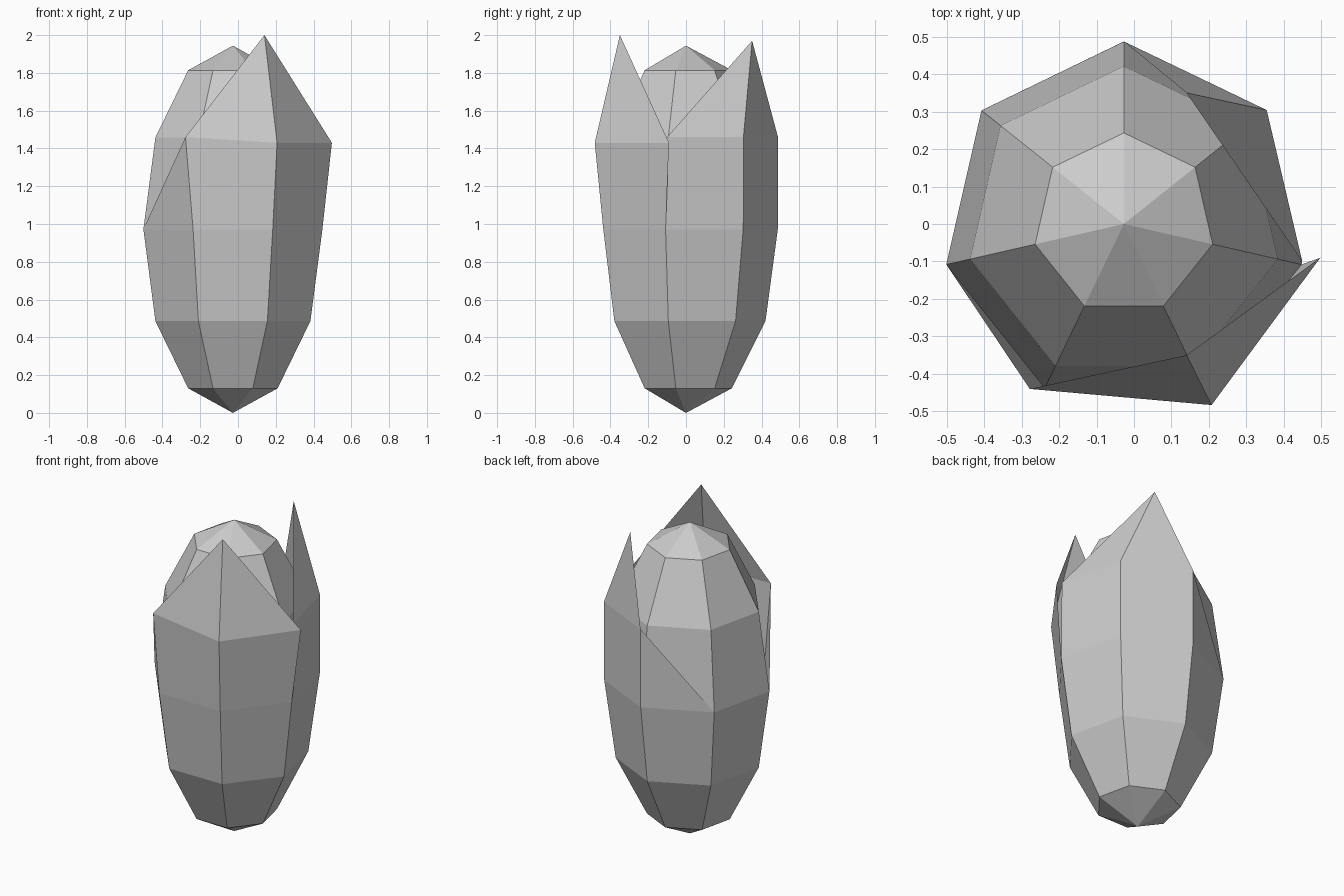
import bpy
import bmesh
import math
from mathutils import Vector

cube = bpy.data.objects.get("Cube")
if cube:
    bpy.data.objects.remove(cube, do_unlink=True)

SIDES, RINGS = 7, 6
RADIUS, HALF_HEIGHT = 0.486, 0.972
CENTRE_X = -0.027

grey = bpy.data.materials.new("plain grey")
grey.use_nodes = True
grey.diffuse_color = (0.6, 0.6, 0.6, 1)
grey.node_tree.nodes["Principled BSDF"].inputs["Base Color"].default_value = grey.diffuse_color


def finish(bm, name):
    mesh = bpy.data.meshes.new(name)
    bm.to_mesh(mesh)
    bm.free()
    mesh.materials.append(grey)
    obj = bpy.data.objects.new(name, mesh)
    bpy.context.collection.objects.link(obj)
    return obj


def equator(i):
    """Corner i of the widest ring, counted counter-clockwise from the back."""
    a = math.pi / 2 + math.tau * i / SIDES
    return Vector((CENTRE_X + RADIUS * math.cos(a), RADIUS * math.sin(a), HALF_HEIGHT))


# Bud body: a tall faceted ball
bm = bmesh.new()
rings = []
for r in range(1, RINGS):
    polar = math.pi * r / RINGS
    ring = []
    for i in range(SIDES):
        p = equator(i)
        ring.append(bm.verts.new((CENTRE_X + (p.x - CENTRE_X) * math.sin(polar),
                                  p.y * math.sin(polar),
                                  HALF_HEIGHT * (1 - math.cos(polar)))))
    rings.append(ring)
bottom = bm.verts.new((CENTRE_X, 0, 0))
top = bm.verts.new((CENTRE_X, 0, 2 * HALF_HEIGHT))
for i in range(SIDES):
    j = (i + 1) % SIDES
    bm.faces.new((bottom, rings[0][j], rings[0][i]))
    bm.faces.new((top, rings[-1][i], rings[-1][j]))
    for low, high in zip(rings, rings[1:]):
        bm.faces.new((low[i], low[j], high[j], high[i]))
finish(bm, "bud_body")


def petal(name, corners, shoulders, tip, side_corner, side_end):
    """Two panels rising from the widest ring to a point, plus a side web."""
    bm = bmesh.new()
    low = [bm.verts.new(equator(c)) for c in corners]
    high = [bm.verts.new(s) for s in shoulders]
    point = bm.verts.new(tip)
    for k in range(2):
        bm.faces.new((low[k], low[k + 1], high[k + 1], high[k]))
        bm.faces.new((high[k], high[k + 1], point))
    web = [bm.verts.new(equator(side_corner)), low[side_end], high[side_end]]
    bm.faces.new(web if side_end == 0 else (web[1], web[0], web[2]))
    finish(bm, name)


# Outer petals wrapping the front and the back left
petal("front_petal", (3, 4, 5),
      ((-0.278, -0.44, 1.46), (0.207, -0.483, 1.43), (0.497, -0.09, 1.43)),
      (0.14, -0.35, 2.0), 2, 0)
petal("back_petal", (5, 6, 7),
      ((0.449, -0.1, 1.46), (0.354, 0.304, 1.46), (-0.027, 0.487, 1.46)),
      (0.14, 0.35, 1.97), 1, 2)
